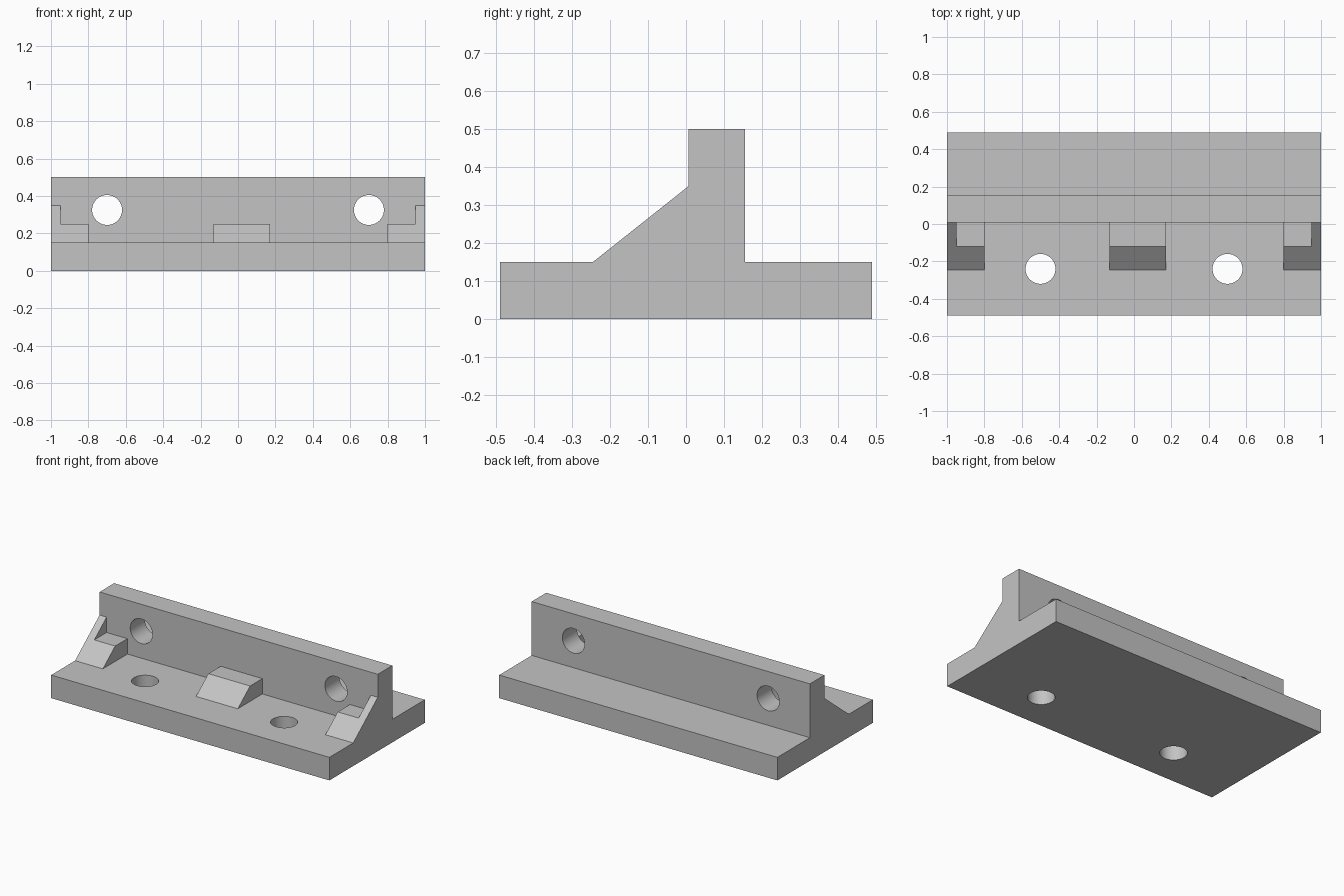
import bpy
import math

if "Cube" in bpy.data.objects:
    bpy.data.objects.remove(bpy.data.objects["Cube"])

# Single plain grey material
grey = bpy.data.materials.new("plain grey")
grey.use_nodes = True
colour = (0.55, 0.55, 0.55, 1)
grey.diffuse_color = colour
grey.node_tree.nodes["Principled BSDF"].inputs["Base Color"].default_value = colour

# Shared dimensions
FRONT, BACK = -0.49, 0.49
BASE_TOP, WALL_TOP = 0.15, 0.5
WALL_FRONT, WALL_BACK = 0.007, 0.156
RIB_FRONT, RIB_TOP, STEP = -0.245, 0.35, 0.25
HOLE_RADIUS = 0.08


def prism(name, profile, x0, x1):
    """Extrude a (y, z) profile from x0 to x1."""
    n = len(profile)
    verts = [(x, y, z) for x in (x0, x1) for y, z in profile]
    faces = [tuple(reversed(range(n))), tuple(range(n, 2 * n))]
    faces += [(i, (i + 1) % n, n + (i + 1) % n, n + i) for i in range(n)]
    mesh = bpy.data.meshes.new(name)
    mesh.from_pydata(verts, [], faces)
    mesh.materials.append(grey)
    obj = bpy.data.objects.new(name, mesh)
    bpy.context.collection.objects.link(obj)
    return obj


def drill(name, location, tilt):
    """Round cutter for a through hole."""
    bpy.ops.mesh.primitive_cylinder_add(vertices=64, radius=HOLE_RADIUS, depth=0.5,
                                        location=location, rotation=(tilt, 0, 0))
    obj = bpy.context.object
    obj.name = name
    obj.data.materials.append(grey)
    return obj


def combine(target, tool, operation):
    """Apply a boolean and discard the tool."""
    mod = target.modifiers.new(operation, "BOOLEAN")
    mod.operation, mod.solver, mod.object = operation, "EXACT", tool
    bpy.context.view_layer.update()
    with bpy.context.temp_override(object=target, active_object=target):
        bpy.ops.object.modifier_apply(modifier=mod.name)
    bpy.data.objects.remove(tool)


def box_profile(y0, y1, z0, z1):
    return [(y0, z0), (y1, z0), (y1, z1), (y0, z1)]


# Base plate and upright wall in one section
bracket = prism("bracket", [
    (FRONT, 0), (BACK, 0), (BACK, BASE_TOP), (WALL_BACK, BASE_TOP),
    (WALL_BACK, WALL_TOP), (WALL_FRONT, WALL_TOP),
    (WALL_FRONT, BASE_TOP), (FRONT, BASE_TOP)], -1, 1)

# Sloped ribs, rooted slightly inside the base and wall, with stepped tops
rib_profile = [(RIB_FRONT, 0.1), (0.05, 0.1), (0.05, RIB_TOP),
               (WALL_FRONT, RIB_TOP), (RIB_FRONT, BASE_TOP)]
ribs = [("right_rib", -1, -0.8, -0.95, -0.7),
        ("middle_rib", -0.13, 0.17, -0.3, 0.3),
        ("left_rib", 0.8, 1, 0.7, 0.95)]
for name, x0, x1, cut0, cut1 in ribs:
    rib = prism(name, rib_profile, x0, x1)
    step = prism("step_cutter", box_profile(-0.4, 0.2, STEP, 0.6), cut0, cut1)
    combine(rib, step, "DIFFERENCE")
    combine(bracket, rib, "UNION")

# Mounting holes through the wall and the base
for side in (-1, 1):
    combine(bracket, drill("wall_hole", (side * 0.7, 0.08, 0.325), math.pi / 2), "DIFFERENCE")
    combine(bracket, drill("base_hole", (side * 0.5, -0.24, 0.075), 0), "DIFFERENCE")

# Smooth hole walls, sharp edges elsewhere
bpy.ops.object.select_all(action="DESELECT")
bracket.select_set(True)
bpy.context.view_layer.objects.active = bracket
bpy.ops.object.shade_smooth_by_angle(angle=math.radians(30))
